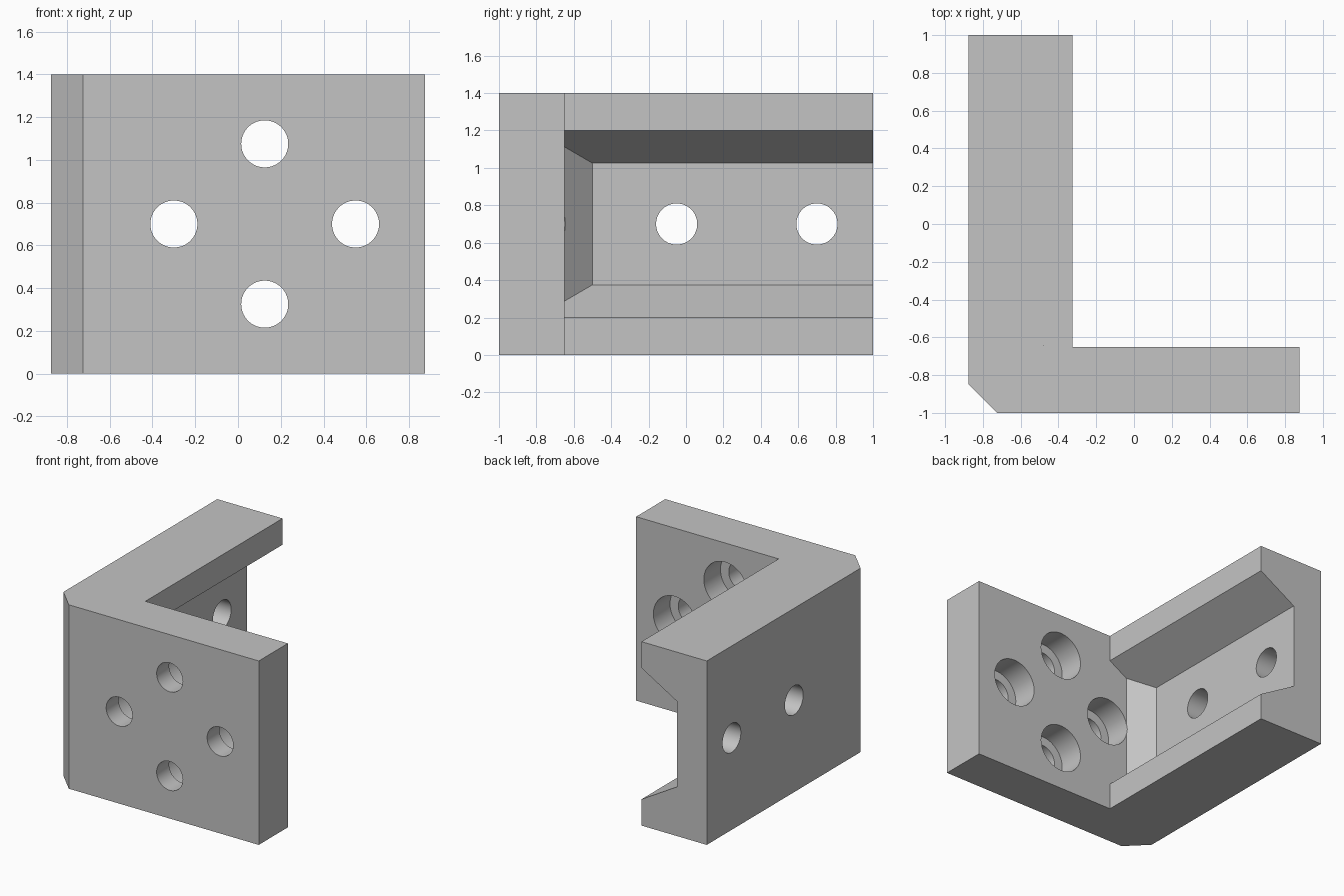
import bpy
import bmesh
from mathutils import Matrix, Vector

cube = bpy.data.objects.get("Cube")
if cube:
    bpy.data.objects.remove(cube, do_unlink=True)

HEIGHT = 1.4
MID = HEIGHT / 2
INNER_X = -0.325   # inside face of the side wall
INNER_Y = -0.65    # inside face of the front plate
HOLE_R = 0.11
BORE_R = 0.18

steel = bpy.data.materials.new("Plain grey")
steel.use_nodes = True
grey = (0.55, 0.55, 0.55, 1)
steel.diffuse_color = grey
steel.node_tree.nodes["Principled BSDF"].inputs["Base Color"].default_value = grey


def finish(bm, name):
    bmesh.ops.recalc_face_normals(bm, faces=bm.faces)
    mesh = bpy.data.meshes.new(name)
    bm.to_mesh(mesh)
    bm.free()
    mesh.materials.append(steel)
    obj = bpy.data.objects.new(name, mesh)
    bpy.context.collection.objects.link(obj)
    return obj


def prism(points, direction):
    """Extrude a closed outline along a direction."""
    bm = bmesh.new()
    face = bm.faces.new([bm.verts.new(p) for p in points])
    result = bmesh.ops.extrude_face_region(bm, geom=[face], use_keep_orig=True)
    verts = [v for v in result["geom"] if isinstance(v, bmesh.types.BMVert)]
    bmesh.ops.translate(bm, verts=verts, vec=direction)
    return bm


def cylinder(name, start, end, radius):
    """Round cutter running between two points."""
    start, end = Vector(start), Vector(end)
    axis = end - start
    turn = axis.to_track_quat("Z", "Y").to_matrix().to_4x4()
    bm = bmesh.new()
    bmesh.ops.create_cone(bm, cap_ends=True, segments=64, radius1=radius,
                          radius2=radius, depth=axis.length,
                          matrix=Matrix.Translation((start + end) / 2) @ turn)
    return finish(bm, name)


# L-shaped body with a chamfered outer corner
outline = [(-0.725, -1), (0.875, -1), (0.875, INNER_Y), (INNER_X, INNER_Y),
           (INNER_X, 1), (-0.875, 1), (-0.875, -0.85)]
body = finish(prism([(x, y, 0) for x, y in outline], (0, 0, HEIGHT)), "angle_bracket")

# Flared pocket in the side wall, open at the back, with a slanted inner end
half = [(0.1, 0.5), (INNER_X, 0.5), (-0.625, 0.325)]
section = [(x, MID + h) for x, h in half] + [(x, MID - h) for x, h in reversed(half)]
bm = prism([(x, INNER_Y, z) for x, z in section], (0, 2, 0))
cut = bmesh.ops.bisect_plane(bm, geom=bm.verts[:] + bm.edges[:] + bm.faces[:],
                             plane_co=(-0.625, -0.5, 0), plane_no=(-1, -1, 0),
                             clear_outer=True)
rim = [e for e in cut["geom_cut"] if isinstance(e, bmesh.types.BMEdge)]
bmesh.ops.contextual_create(bm, geom=rim)
cutters = [finish(bm, "pocket_cutter")]

# Four counterbored holes in the front plate
for x, z in [(-0.3, MID), (0.55, MID), (0.125, MID + 0.375), (0.125, MID - 0.375)]:
    cutters.append(cylinder("plate_hole_cutter", (x, -1.1, z), (x, -0.75, z), HOLE_R))
    cutters.append(cylinder("counterbore_cutter", (x, -0.85, z), (x, -0.5, z), BORE_R))

# Two plain holes through the pocket floor
for y in (-0.05, 0.7):
    cutters.append(cylinder("wall_hole_cutter", (-1, y, MID), (-0.5, y, MID), HOLE_R))

# Cut everything out, then drop the cutters
bpy.context.view_layer.objects.active = body
body.select_set(True)
for cutter in cutters:
    mod = body.modifiers.new(cutter.name, "BOOLEAN")
    mod.operation = "DIFFERENCE"
    mod.solver = "EXACT"
    mod.object = cutter
    bpy.ops.object.modifier_apply(modifier=mod.name)
    bpy.data.objects.remove(cutter, do_unlink=True)

bpy.ops.object.shade_smooth_by_angle(angle=0.4)
